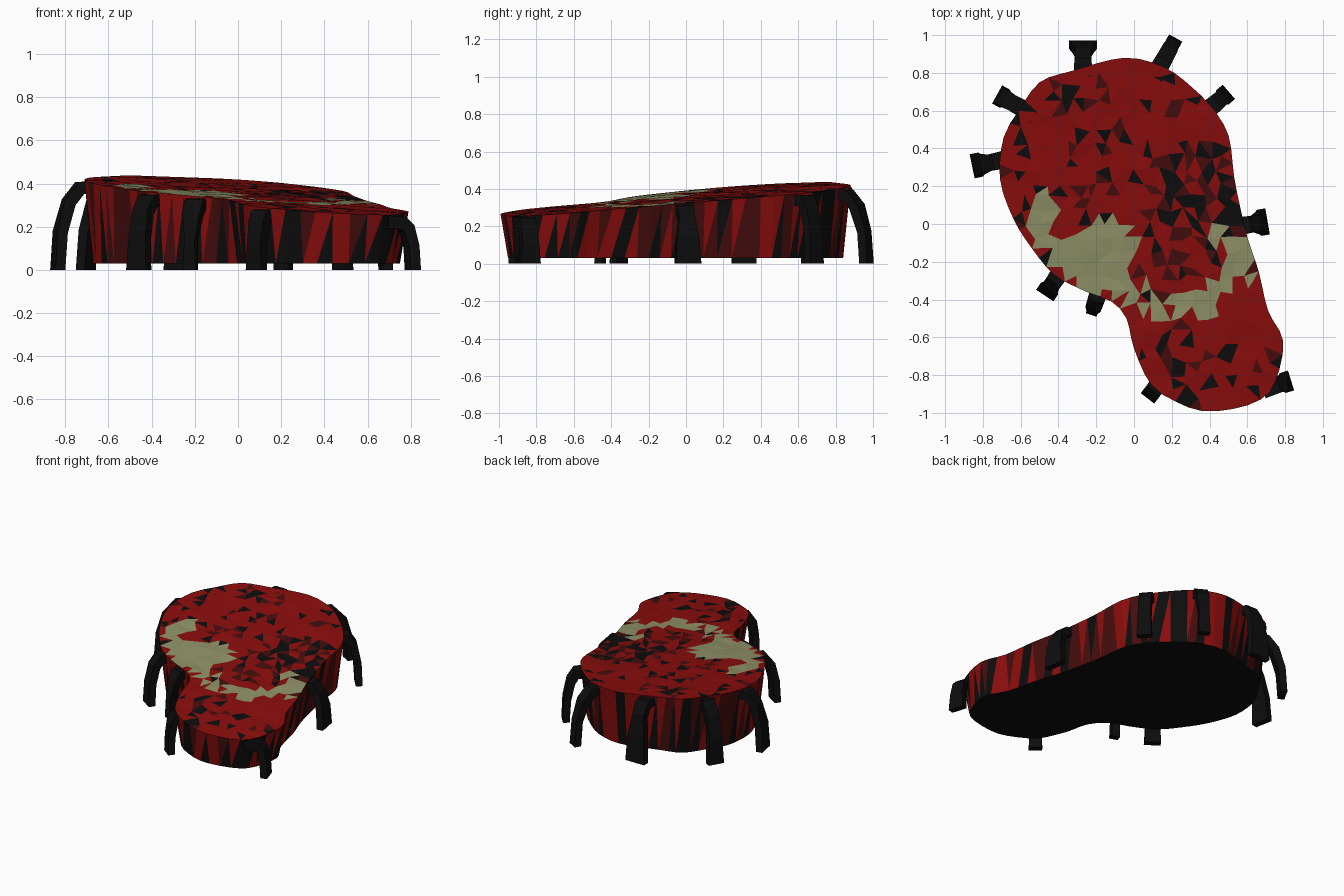
import bpy, bmesh, math, random
from mathutils import Vector, geometry

if "Cube" in bpy.data.objects:
    bpy.data.objects.remove(bpy.data.objects["Cube"])

random.seed(4)


def material(name, rgb):
    m = bpy.data.materials.new(name)
    m.diffuse_color = (*rgb, 1)
    m.use_nodes = True
    m.node_tree.nodes["Principled BSDF"].inputs["Base Color"].default_value = m.diffuse_color
    return m


RED, DARK, BLACK, TAN = range(4)
MATS = [material("red", (0.26, 0.004, 0.004)), material("dark_red", (0.06, 0.004, 0.004)),
        material("black", (0.004, 0.004, 0.004)), material("tan", (0.275, 0.287, 0.138))]

OUTLINE = [(-0.05, 0.88), (-0.33, 0.81), (-0.5, 0.75), (-0.61, 0.6), (-0.69, 0.46), (-0.71, 0.24),
           (-0.64, 0.03), (-0.54, -0.13), (-0.42, -0.27), (-0.25, -0.36), (-0.12, -0.41), (-0.04, -0.5),
           (0.0, -0.66), (0.09, -0.85), (0.22, -0.94), (0.36, -0.99), (0.52, -0.98), (0.67, -0.93),
           (0.75, -0.83), (0.79, -0.62), (0.71, -0.46), (0.66, -0.25), (0.6, -0.07), (0.56, 0.1),
           (0.53, 0.25), (0.5, 0.47), (0.41, 0.62), (0.3, 0.73), (0.16, 0.83)]
PATCH = [Vector(p) for p in [(-0.47, 0.22), (-0.57, 0.02), (-0.5, -0.13), (-0.42, -0.24), (-0.2, -0.37),
         (0, -0.22), (0.01, -0.06), (-0.1, 0.02), (-0.22, 0.04), (-0.3, -0.06), (-0.4, -0.1), (-0.43, 0.05)]]
BAND = [Vector(p) for p in [(-0.05, -0.33), (0.15, -0.43), (0.38, -0.42), (0.55, -0.3), (0.55, -0.15), (0.46, -0.07)]]


def top_z(x, y):
    return 0.357 - 0.055 * x + 0.07 * y


def smooth_loop(pts, step):
    """Closed Catmull-Rom curve through pts."""
    pts = [Vector(p) for p in pts]
    out, n = [], len(pts)
    for i in range(n):
        a, b, c, d = (pts[(i + k) % n] for k in (-1, 0, 1, 2))
        count = max(1, round((c - b).length / step))
        for k in range(count):
            t = k / count
            out.append(0.5 * (2 * b + (c - a) * t + (2 * a - 5 * b + 4 * c - d) * t * t
                              + (3 * b - a - 3 * c + d) * t ** 3))
    return out


def inside(p, poly):
    hit = False
    for a, b in zip(poly, poly[1:] + poly[:1]):
        if (a.y > p.y) != (b.y > p.y) and p.x < (b.x - a.x) * (p.y - a.y) / (b.y - a.y) + a.x:
            hit = not hit
    return hit


def line_dist(p, a, b):
    t = max(0, min(1, (p - a).dot(b - a) / (b - a).length_squared))
    return (p - a - (b - a) * t).length


def dist_to(p, line):
    return min(line_dist(p, a, b) for a, b in zip(line, line[1:]))


def top_colour(p):
    if inside(p, PATCH):
        return TAN
    if dist_to(p, BAND) < 0.075 and random.random() < 0.75:
        return TAN
    # dark blotches gather on the right of the waist
    d = math.hypot((p.x - 0.36) / 0.3, (p.y - 0.05) / 0.4)
    chance = 0.55 if d < 1 else 0.16
    if p.x > 0.44 and -0.07 < p.y < 0.4:
        chance = 0.85
    if random.random() < chance:
        return random.choice((DARK, BLACK))
    return RED


def finish(name, bm):
    bmesh.ops.recalc_face_normals(bm, faces=bm.faces)
    me = bpy.data.meshes.new(name)
    bm.to_mesh(me)
    bm.free()
    for m in MATS:
        me.materials.append(m)
    ob = bpy.data.objects.new(name, me)
    bpy.context.collection.objects.link(ob)
    return ob


# Body: mottled triangulated top, streaked wall, flat underside
rim = smooth_loop(OUTLINE, 0.065)
n = len(rim)
points = list(rim)
closed = rim + rim[:1]
STEP = 0.072
for j in range(-14, 15):
    for i in range(-12, 13):
        p = Vector(((i + 0.5 * (j % 2)) * STEP + random.uniform(-.02, .02),
                    j * STEP + random.uniform(-.02, .02)))
        if inside(p, rim) and dist_to(p, closed) > 0.035:
            points.append(p)
cdt = geometry.delaunay_2d_cdt(points, [], [list(range(n))], 1, 1e-5)
bm = bmesh.new()
verts = [bm.verts.new((v.x, v.y, top_z(v.x, v.y) + (random.uniform(-.004, .004) if k >= n else 0)))
         for k, v in enumerate(cdt[0])]
for tri in cdt[2]:
    f = bm.faces.new([verts[k] for k in tri])
    f.material_index = top_colour(f.calc_center_median().to_2d())

base = []
for i in range(n):
    t = (rim[(i + 1) % n] - rim[i - 1]).normalized()
    q = rim[i] + 0.04 * Vector((-t.y, t.x))
    base.append(bm.verts.new((q.x, q.y, 0.03)))
for i in range(n):
    j = (i + 1) % n
    for k, tri in enumerate(((verts[i], verts[j], base[i]), (verts[j], base[j], base[i]))):
        f = bm.faces.new(tri)
        f.material_index = random.choice((RED, RED, DARK, BLACK) if k == 0 else (RED, DARK, BLACK, BLACK))
bm.faces.new(base).material_index = BLACK
finish("body", bm)

# Legs: root on the rim, foot centre, foot width
LEGS = [((-0.27, 0.83), (-0.27, 0.95), 0.15), ((0.13, 0.82), (0.21, 0.965), 0.08),
        ((0.41, 0.62), (0.485, 0.685), 0.10), ((0.57, -0.01), (0.685, 0.01), 0.14),
        ((0.73, -0.86), (0.81, -0.835), 0.11), ((0.12, -0.86), (0.085, -0.905), 0.09),
        ((-0.19, -0.37), (-0.22, -0.46), 0.06), ((-0.4, -0.27), (-0.46, -0.36), 0.11),
        ((-0.69, 0.34), (-0.835, 0.31), 0.13), ((-0.57, 0.6), (-0.705, 0.675), 0.11)]


def leg(name, root, foot, width):
    root, foot = Vector(root), Vector(foot)
    out = (foot - root).to_3d()
    length = out.length
    out.normalize()
    side = Vector((-out.y, out.x, 0))
    z = top_z(*root)
    # (distance out, height, width, thickness, downward angle) of each section
    sections = [(-0.05, z - 0.035, 0.10, 0.06, 0), (length * 0.3, z - 0.04, 0.09, 0.06, 25),
                (length * 0.65, z * 0.75, 0.085, 0.055, 60), (length * 0.92, z * 0.42, width * 0.85, 0.05, 78),
                (length, 0, width, 0.045, 90)]
    bm = bmesh.new()
    rings = []
    for d, h, w, t, deg in sections:
        a = math.radians(deg)
        up = out * math.sin(a) + Vector((0, 0, math.cos(a)))
        c = root.to_3d() + out * d + Vector((0, 0, h))
        rings.append([bm.verts.new(c + side * (s * w / 2) + up * (u * t / 2))
                      for s, u in ((-1, -1), (1, -1), (1, 1), (-1, 1))])
    for a, b in zip(rings, rings[1:]):
        for k in range(4):
            bm.faces.new((a[k], a[(k + 1) % 4], b[(k + 1) % 4], b[k]))
    bm.faces.new(rings[0])
    bm.faces.new(rings[-1])
    for f in bm.faces:
        f.material_index = BLACK
    finish(name, bm)


for i, spec in enumerate(LEGS):
    leg(f"leg_{i + 1}", *spec)
